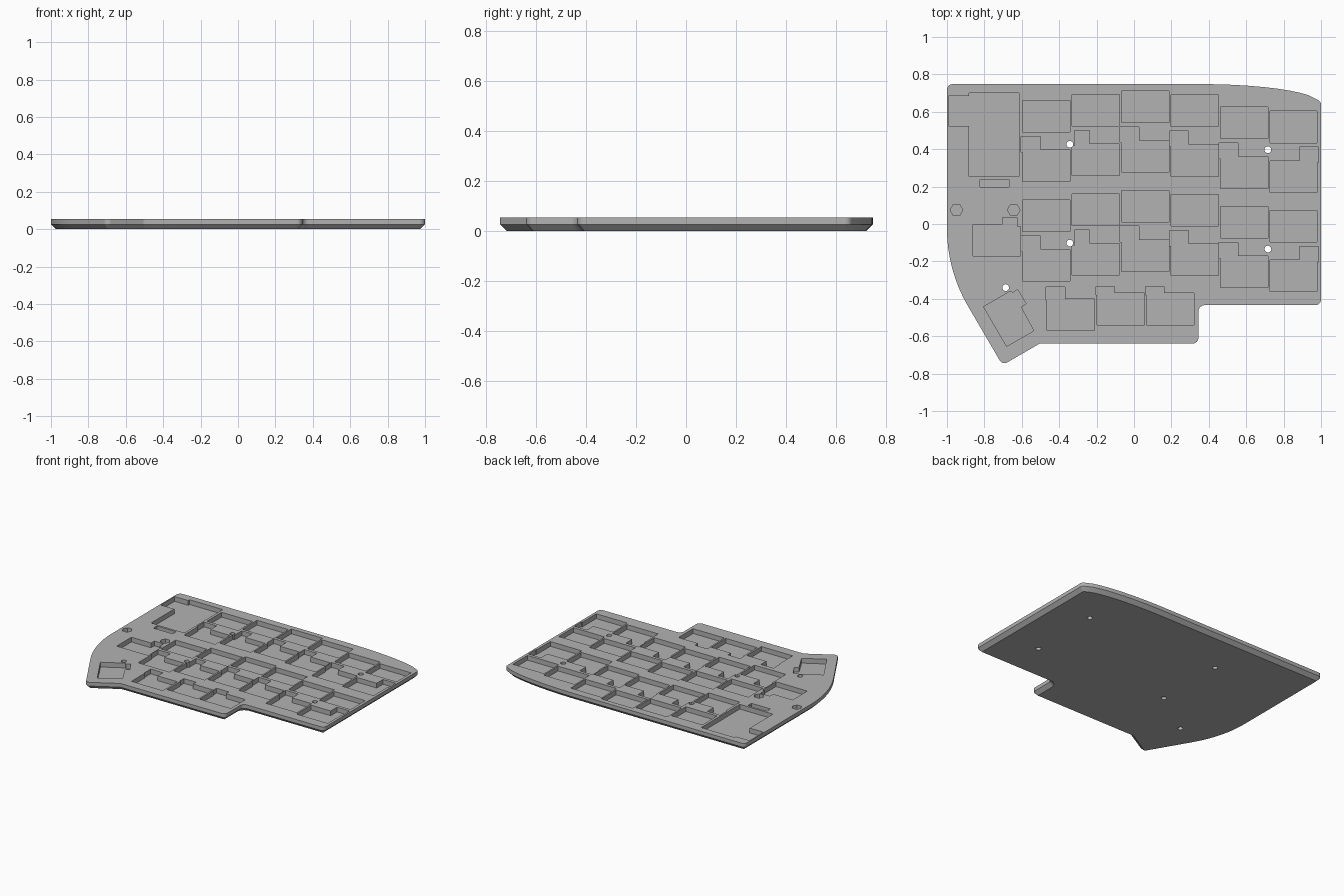
import bpy, bmesh, math
from mathutils import Vector, Matrix

if "Cube" in bpy.data.objects:
    bpy.data.objects.remove(bpy.data.objects["Cube"], do_unlink=True)

HEIGHT, CHAMFER, FLOOR = 0.053, 0.026, 0.018
KEY_W, KEY_H = 0.253, 0.169

grey = bpy.data.materials.new("plain grey")
grey.use_nodes = True
colour = (0.45, 0.45, 0.45, 1)
grey.diffuse_color = colour
grey.node_tree.nodes["Principled BSDF"].inputs["Base Color"].default_value = colour


def rounded(corners, steps=8):
    """Turn (x, y, radius) corners into a polygon with arcs."""
    out = []
    for i, (x, y, r) in enumerate(corners):
        p = Vector((x, y))
        if not r:
            out.append(p)
            continue
        u = (Vector(corners[i - 1][:2]) - p).normalized()
        v = (Vector(corners[(i + 1) % len(corners)][:2]) - p).normalized()
        half = u.angle(v) / 2
        c = p + (u + v).normalized() * r / math.sin(half)
        a, b = (p + d * r / math.tan(half) - c for d in (u, v))
        turn = a.angle_signed(b)
        for k in range(steps + 1):
            out.append(c + Matrix.Rotation(-turn * k / steps, 2) @ a)
    return out


def inset(points, d):
    """Offset a clockwise polygon inward with mitred corners."""
    out = []
    for i, p in enumerate(points):
        u = (p - points[i - 1]).normalized()
        v = (points[(i + 1) % len(points)] - p).normalized()
        n1, n2 = Vector((u.y, -u.x)), Vector((v.y, -v.x))
        out.append(p + (n1 + n2) * d / (1 + n1.dot(n2)))
    return out


def loft(bm, layers):
    """Closed solid through equal-length outlines given as (points, z)."""
    rings = [[bm.verts.new((p[0], p[1], z)) for p in pts] for pts, z in layers]
    bm.faces.new(rings[0])
    bm.faces.new(rings[-1])
    n = len(rings[0])
    for low, high in zip(rings, rings[1:]):
        for i in range(n):
            j = (i + 1) % n
            bm.faces.new((low[i], low[j], high[j], high[i]))


def finish(bm, name):
    bmesh.ops.recalc_face_normals(bm, faces=bm.faces)
    mesh = bpy.data.meshes.new(name)
    bm.to_mesh(mesh)
    bm.free()
    obj = bpy.data.objects.new(name, mesh)
    obj.data.materials.append(grey)
    bpy.context.collection.objects.link(obj)
    return obj


def rect(x0, y0, x1, y1):
    return [(x0, y0), (x0, y1), (x1, y1), (x1, y0)]


def ring(x, y, r, n):
    return [(x + r * math.cos(math.tau * k / n), y + r * math.sin(math.tau * k / n))
            for k in range(n)]


def socket(x, top, rise, lip=0.008, flip=False):
    """Switch pocket with a raised tab at one end."""
    pts = [(-lip, rise), (0.094, rise), (0.094, 0), (KEY_W, 0),
           (KEY_W, -KEY_H), (0, -KEY_H), (0, -0.01), (-lip, -0.01)]
    return [(x + (KEY_W - px if flip else px), top + py) for px, py in pts]


# Plate outline, clockwise from the back right corner
shoulder = [(0.354 + 0.643 * math.sin(a), 0.643 + 0.105 * math.cos(a), 0)
            for a in (math.radians(8 * k) for k in range(9))]
outline = rounded([(-1, 0.748, 0.03)] + shoulder + [
    (1, 0.655, 0.03), (1, -0.434, 0.03), (0.344, -0.434, 0.035),
    (0.344, -0.639, 0.03), (-0.504, -0.639, 0.03), (-0.703, -0.755, 0.03),
    (-1, -0.247, 0.82)])
bm = bmesh.new()
loft(bm, [(inset(outline, CHAMFER), 0), (outline, CHAMFER), (outline, HEIGHT)])
plate = finish(bm, "keyboard_plate")

# Pockets: two staggered blocks of six columns
pockets = []
for block in (0, -0.531):
    for i, back in enumerate((0.66, 0.692, 0.711, 0.689, 0.625, 0.603)):
        x, top = -0.595 + 0.2643 * i, back + block
        pockets.append(rect(x, top - KEY_H, x + KEY_W, top))
        pockets.append(socket(x, top - 0.265, 0.073,
                              -0.012 if i == 1 else 0.008, i == 5))

# Front row, side key and angled thumb key
for x, top, rise in ((-0.464, -0.4, 0.062), (-0.198, -0.37, 0.035), (0.067, -0.37, 0.035)):
    pockets.append(socket(x, top, rise, 0.006))
pockets.append(socket(-0.861, -0.003, 0.038, -0.018, True))
pockets.append([(-0.804, -0.442), (-0.66, -0.359), (-0.649, -0.367), (-0.622, -0.351),
                (-0.577, -0.426), (-0.604, -0.445), (-0.536, -0.571), (-0.681, -0.654)])

# Controller bay, slot and hexagonal nut pockets
pockets.append([(-0.992, 0.684), (-0.882, 0.684), (-0.882, 0.7), (-0.614, 0.7),
                (-0.614, 0.255), (-0.882, 0.255), (-0.882, 0.523), (-0.992, 0.523)])
pockets.append(rect(-0.823, 0.198, -0.668, 0.239))
for x in (-0.949, -0.643):
    pockets.append(ring(x, 0.075, 0.034, 6))

# Screw holes through the plate
holes = [ring(x, y, 0.018, 20) for x, y in
         ((-0.343, 0.426), (0.716, 0.397), (-0.343, -0.102), (0.716, -0.134), (-0.686, -0.34))]


def carve(shapes, bottom, name):
    bm = bmesh.new()
    for pts in shapes:
        loft(bm, [(pts, bottom), (pts, HEIGHT + 0.05)])
    cutter = finish(bm, name)
    cutter.hide_render = True
    mod = plate.modifiers.new(name, 'BOOLEAN')
    mod.operation, mod.solver, mod.object = 'DIFFERENCE', 'EXACT', cutter
    bpy.context.view_layer.objects.active = plate
    bpy.ops.object.modifier_apply(modifier=mod.name)
    bpy.data.objects.remove(cutter, do_unlink=True)


carve(pockets, FLOOR, "pocket_cutter")
carve(holes, -0.05, "hole_cutter")

bpy.ops.object.select_all(action='DESELECT')
plate.select_set(True)
bpy.context.view_layer.objects.active = plate
bpy.ops.object.shade_smooth_by_angle(angle=math.radians(30))
